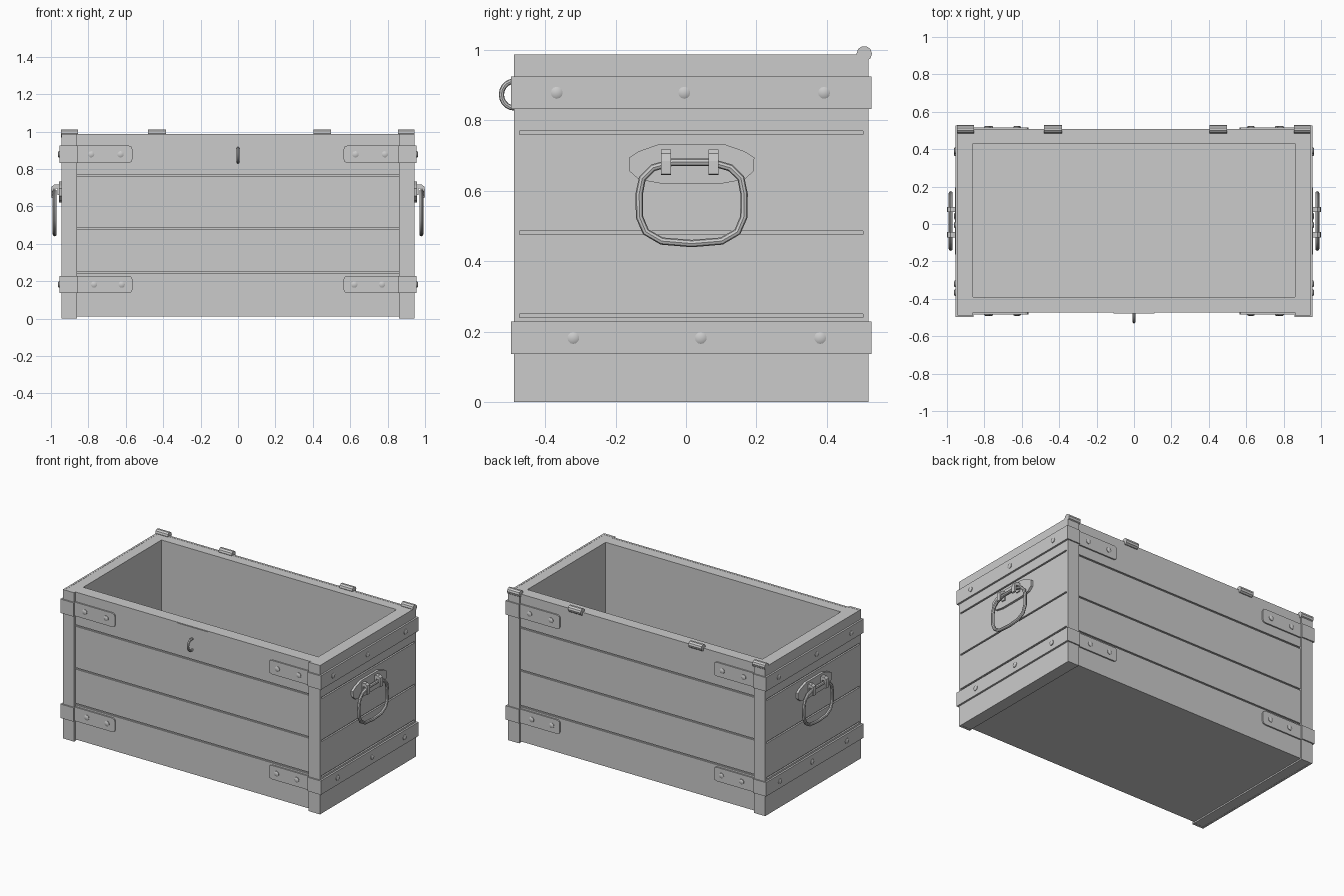
import bpy, bmesh, math

if "Cube" in bpy.data.objects:
    bpy.data.objects.remove(bpy.data.objects["Cube"])

TOP = 0.987
GROOVES = [0.245, 0.481, 0.765]


def finish(name, bm, smooth=False):
    bmesh.ops.recalc_face_normals(bm, faces=bm.faces)
    me = bpy.data.meshes.new(name)
    bm.to_mesh(me)
    bm.free()
    ob = bpy.data.objects.new(name, me)
    bpy.context.collection.objects.link(ob)
    if smooth:
        bpy.ops.object.select_all(action='DESELECT')
        ob.select_set(True)
        bpy.context.view_layer.objects.active = ob
        bpy.ops.object.shade_smooth_by_angle(angle=math.radians(50))
    return ob


def prism(name, pts, axis, a, b):
    """Extrude a 2D outline along an axis from a to b."""
    def at(u, v, w):
        return {'x': (w, u, v), 'y': (u, w, v), 'z': (u, v, w)}[axis]
    bm = bmesh.new()
    face = bm.faces.new([bm.verts.new(at(u, v, a)) for u, v in pts])
    ext = bmesh.ops.extrude_face_region(bm, geom=[face])
    for v in ext['geom']:
        if isinstance(v, bmesh.types.BMVert):
            v.co['xyz'.index(axis)] = b
    return finish(name, bm)


def box(name, x0, x1, y0, y1, z0, z1):
    return prism(name, [(x0, y0), (x1, y0), (x1, y1), (x0, y1)], 'z', z0, z1)


def rivet(name, axis, s, u, z, base, r=0.017):
    """Low domed stud facing +-x or +-y."""
    bm = bmesh.new()
    n, rings = 12, []
    for rad, h in ((r, -0.004), (r, 0.004), (r * 0.6, 0.008)):
        ring = []
        for i in range(n):
            t = 2 * math.pi * i / n
            p, q, w = u + rad * math.cos(t), z + rad * math.sin(t), s * (base + h)
            ring.append(bm.verts.new((w, p, q) if axis == 'x' else (p, w, q)))
        rings.append(ring)
    for lo, hi in zip(rings, rings[1:]):
        for i in range(n):
            j = (i + 1) % n
            bm.faces.new((lo[i], lo[j], hi[j], hi[i]))
    bm.faces.new(rings[0])
    bm.faces.new(rings[-1])
    finish(name, bm, True)


def tube(name, pts, r, cyclic):
    cu = bpy.data.curves.new(name, 'CURVE')
    cu.dimensions = '3D'
    cu.bevel_depth = r
    cu.bevel_resolution = 2
    cu.use_fill_caps = not cyclic
    sp = cu.splines.new('POLY')
    sp.points.add(len(pts) - 1)
    for p, co in zip(sp.points, pts):
        p.co = (*co, 1)
    sp.use_cyclic_u = cyclic
    ob = bpy.data.objects.new(name, cu)
    bpy.context.collection.objects.link(ob)
    bpy.ops.object.select_all(action='DESELECT')
    ob.select_set(True)
    bpy.context.view_layer.objects.active = ob
    bpy.ops.object.convert(target='MESH')
    bpy.ops.object.shade_smooth_by_angle(angle=math.radians(40))


def planks(name, z_bottom, make):
    """Stack of boards separated by narrow grooves."""
    edges = [z_bottom] + GROOVES + [TOP]
    for i in range(4):
        lo = edges[i] + (0.005 if i else 0)
        hi = edges[i + 1] - (0.005 if i < 3 else 0)
        make(f"{name}_{i + 1}", lo, hi)


# Floor and wall cores
box("floor", -0.87, 0.87, -0.46, 0.495, 0.01, 0.08)
box("front_wall", -0.865, 0.865, -0.464, -0.39, 0.011, TOP - 0.001)
box("back_wall", -0.865, 0.865, 0.43, 0.497, 0.011, TOP - 0.001)

# Front and back boards
planks("front_plank", 0.01, lambda n, a, b: box(n, -0.862, 0.862, -0.474, -0.46, a, b))
planks("back_plank", 0.01, lambda n, a, b: box(n, -0.862, 0.862, 0.493, 0.507, a, b))

for s, side in ((-1, "left"), (1, "right")):
    # End wall with boards and corner strips
    box(side + "_end_wall", s * 0.862, s * 0.932, -0.474, 0.505, 0.001, TOP - 0.001)
    planks(side + "_end_plank", 0.0,
           lambda n, a, b: box(n, s * 0.93, s * 0.943, -0.476, 0.506, a, b))
    box(side + "_front_corner_strip", s * 0.86, s * 0.943, -0.488, -0.472, 0, TOP)
    box(side + "_back_corner_strip", s * 0.86, s * 0.943, 0.503, 0.518, 0, TOP)

    # Iron bands wrapping the ends, with riveted brackets
    for level, z0, z1, studs, face_x in (
            ("upper", 0.832, 0.924, (-0.367, -0.005, 0.392), (0.628, 0.785)),
            ("lower", 0.136, 0.228, (-0.32, 0.042, 0.381), (0.622, 0.77))):
        tag = f"{side}_{level}"
        zc = (z0 + z1) / 2
        band = [(0.858, -0.497), (0.955, -0.497), (0.955, 0.526), (0.858, 0.526),
                (0.858, 0.516), (0.941, 0.516), (0.941, -0.486), (0.858, -0.486)]
        prism(tag + "_band", [(s * x, y) for x, y in band], 'z', z0, z1)
        for y in studs:
            rivet(tag + "_end_rivet", 'x', s, y, zc, 0.955)
        c = 0.018
        plate = [(0.862, z0), (0.565 + c, z0), (0.565 + c * 0.3, z0 + c * 0.3),
                 (0.565, z0 + c), (0.565, z1 - c), (0.565 + c * 0.3, z1 - c * 0.3),
                 (0.565 + c, z1), (0.862, z1)]
        plate = [(s * x, z) for x, z in plate]
        prism(tag + "_front_bracket", plate, 'y', -0.483, -0.47)
        prism(tag + "_back_bracket", plate, 'y', 0.504, 0.516)
        for x in face_x:
            rivet(tag + "_front_rivet", 'y', -1, s * x, zc, 0.483)
            rivet(tag + "_back_rivet", 'y', 1, s * x, zc, 0.516)

    # Handle: scalloped plate, two clips and a hanging ring
    yc = 0.016
    half = [(0.09, 0.733), (0.15, 0.712), (0.178, 0.694), (0.176, 0.655),
            (0.15, 0.632), (0.09, 0.621)]
    outline = [(yc + y, z) for y, z in half] + [(yc - y, z) for y, z in reversed(half)]
    prism(side + "_handle_plate", outline, 'x', s * 0.94, s * 0.958)
    clip = [(0.955, 0.716), (0.982, 0.717), (0.996, 0.705), (1.0, 0.685), (1.0, 0.648),
            (0.991, 0.645), (0.991, 0.683), (0.984, 0.694), (0.966, 0.694),
            (0.966, 0.66), (0.955, 0.66)]
    for y in (-0.057, 0.078):
        prism(side + "_handle_clip", [(s * x, z) for x, z in clip], 'y', y - 0.014, y + 0.014)
    half = [(0.085, 0.457), (0.13, 0.483), (0.148, 0.525), (0.149, 0.59),
            (0.14, 0.635), (0.11, 0.665), (0.055, 0.681)]
    ring = half + [(-y, z) for y, z in reversed(half)] + [(0, 0.45)]
    tube(side + "_handle_ring", [(s * 0.98, yc + y, z) for y, z in ring], 0.0105, True)

# Lock plate and hasp staple
box("lock_plate", -0.11, 0.11, -0.478, -0.47, 0.785, 0.984)
tube("lock_staple", [(0, -0.488 - 0.036 * math.sin(t), 0.873 + 0.038 * math.cos(t))
                     for t in [math.pi * i / 10 for i in range(-1, 12)]], 0.0075, False)

# Hinge knuckles along the back rim
for x0, x1 in ((-0.946, -0.855), (-0.482, -0.386), (0.404, 0.498), (0.855, 0.943)):
    pts = [(0.506 + 0.022 * math.cos(math.pi * i / 5), 0.989 + 0.022 * math.sin(math.pi * i / 5))
           for i in range(10)]
    prism("hinge_knuckle", pts, 'x', x0, x1)
